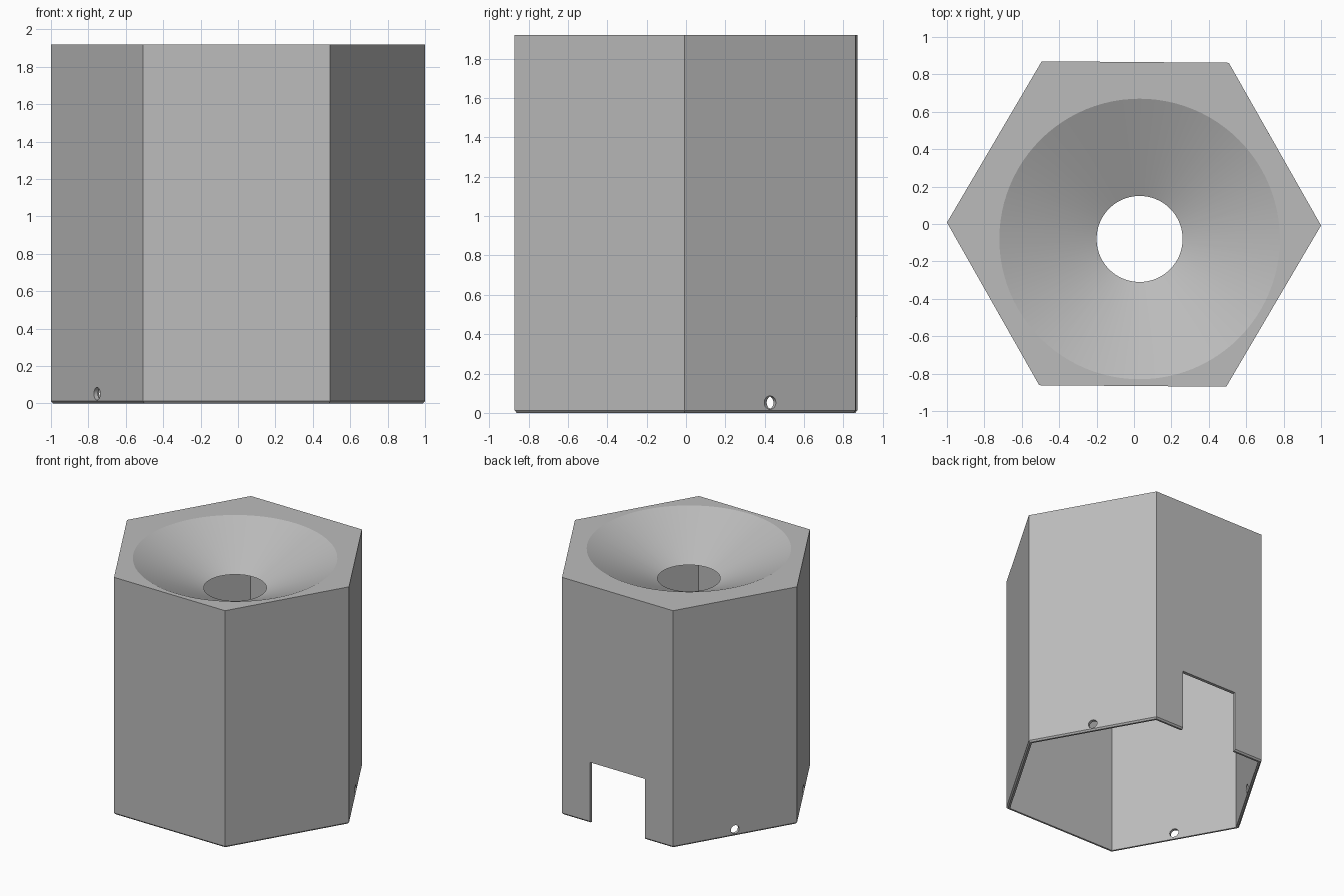
import bpy
import math
from math import radians, cos, sin
from mathutils import Matrix

cube = bpy.data.objects.get("Cube")
if cube:
    bpy.data.objects.remove(cube, do_unlink=True)

HEIGHT, CEILING, FOOT = 1.92, 1.68, 0.012
TWIST = radians(-0.45)      # slight turn of the whole body
APOTHEM = cos(radians(30))
FUNNEL_X, FUNNEL_Y = 0.03, -0.08

grey = bpy.data.materials.new("plain grey")
grey.diffuse_color = (0.5, 0.5, 0.5, 1)
grey.use_nodes = True
grey.node_tree.nodes["Principled BSDF"].inputs["Base Color"].default_value = (0.5, 0.5, 0.5, 1)


def loft(name, rings, sides, turn=0.0):
    """Closed solid through (radius, z) rings of a regular polygon."""
    verts = [(r * cos(turn + math.tau * i / sides), r * sin(turn + math.tau * i / sides), z)
             for r, z in rings for i in range(sides)]
    faces = [tuple(reversed(range(sides))),
             tuple(range(len(verts) - sides, len(verts)))]
    for k in range(len(rings) - 1):
        for i in range(sides):
            j = (i + 1) % sides
            a, b = k * sides, (k + 1) * sides
            faces.append((a + i, a + j, b + j, b + i))
    mesh = bpy.data.meshes.new(name)
    mesh.from_pydata(verts, [], faces)
    mesh.materials.append(grey)
    obj = bpy.data.objects.new(name, mesh)
    bpy.context.collection.objects.link(obj)
    return obj


def carve(body, cutter):
    """Subtract the cutter from the body, then drop it."""
    cutter.hide_render = True
    mod = body.modifiers.new("carve", 'BOOLEAN')
    mod.operation = 'DIFFERENCE'
    mod.solver = 'EXACT'
    mod.object = cutter
    bpy.context.view_layer.objects.active = body
    bpy.ops.object.modifier_apply(modifier=mod.name)
    bpy.data.objects.remove(cutter, do_unlink=True)


# Hexagonal body with a small chamfer around the foot
body = loft("hexagonal_body", [(1 - FOOT, 0), (1, FOOT), (1, HEIGHT)], 6, TWIST)

# Hollow inside, open at the bottom
carve(body, loft("hollow", [(0.971, -0.2), (0.971, CEILING)], 6, TWIST))

# Off-centre funnel, extended past both ends of the top block
slope = (0.75 - 0.23) / (HEIGHT - CEILING)
funnel = loft("funnel", [(0.23 - slope * 0.05, CEILING - 0.05),
                         (0.75 + slope * 0.05, HEIGHT + 0.05)], 96)
funnel.data.transform(Matrix.Translation((FUNNEL_X, FUNNEL_Y, 0)))
carve(body, funnel)

# Doorway in the back wall
door = loft("doorway", [(0.247 * math.sqrt(2), -0.2), (0.247 * math.sqrt(2), 0.49)], 4, radians(45))
door.data.transform(Matrix.Rotation(TWIST, 4, 'Z') @ Matrix.Translation((0, APOTHEM, 0)))
carve(body, door)

# Small round holes low on three walls
for angle in (30, 150, 210):
    hole = loft("wall_hole", [(0.034, APOTHEM - 0.1), (0.034, APOTHEM + 0.1)], 24)
    hole.data.transform(Matrix.Translation((0, 0, 0.052))
                        @ Matrix.Rotation(radians(angle) + TWIST, 4, 'Z')
                        @ Matrix.Rotation(radians(90), 4, 'Y'))
    carve(body, hole)

# Smooth funnel, crisp edges
bpy.ops.object.select_all(action='DESELECT')
body.select_set(True)
bpy.context.view_layer.objects.active = body
bpy.ops.object.shade_smooth_by_angle(angle=radians(20))
